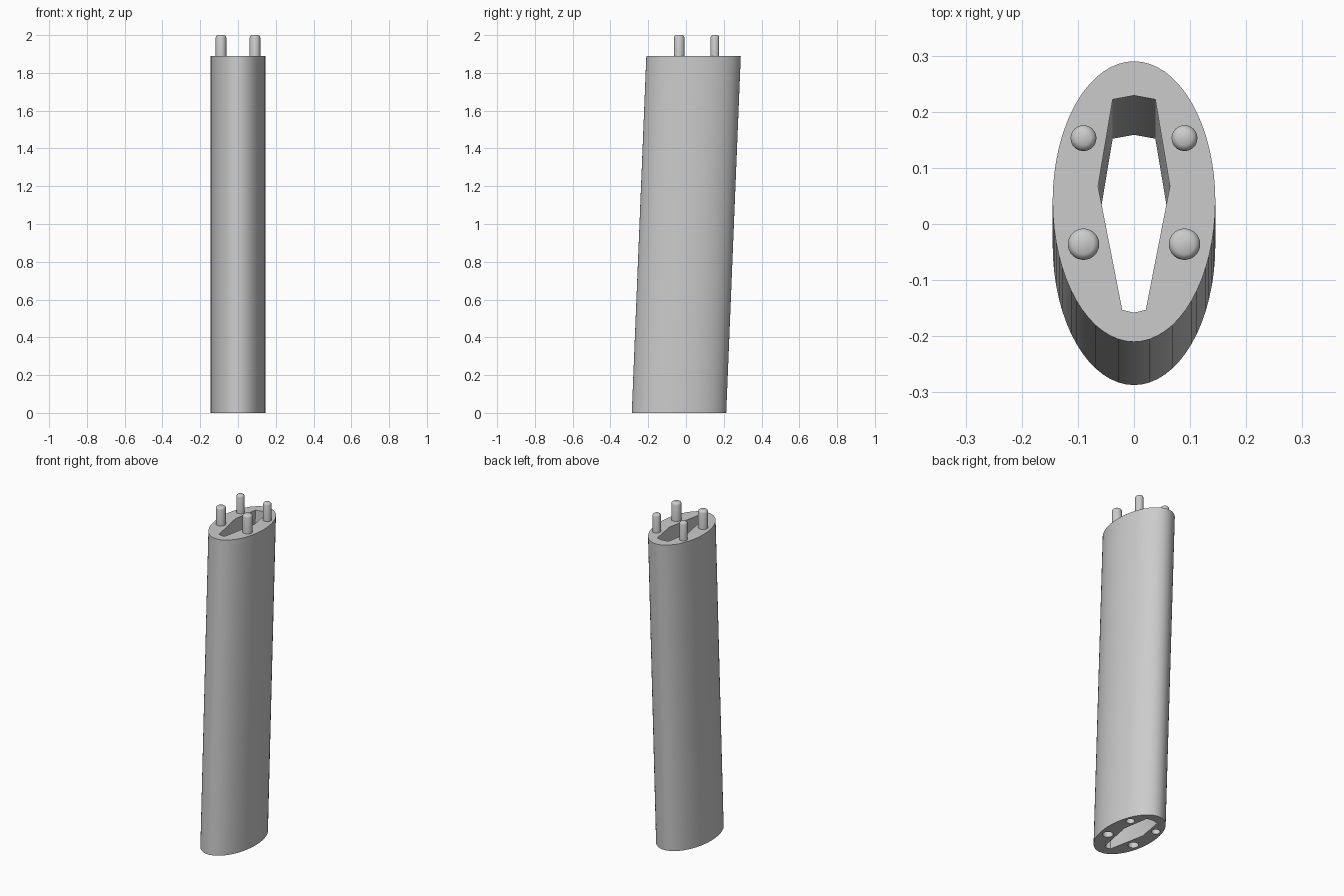
import bpy, bmesh, math

cube = bpy.data.objects.get("Cube")
if cube:
    bpy.data.objects.remove(cube, do_unlink=True)

HEIGHT = 1.89      # column without its pegs
LEAN = 0.077       # backward drift from bottom to top

grey = bpy.data.materials.new("light grey")
grey.use_nodes = True
colour = (0.6, 0.6, 0.6, 1)
grey.diffuse_color = colour
grey.node_tree.nodes["Principled BSDF"].inputs["Base Color"].default_value = colour


def ellipse(rx, ry, x=0, y=0, n=64):
    return [(x + rx * math.cos(2 * math.pi * i / n),
             y + ry * math.sin(2 * math.pi * i / n)) for i in range(n)]


def loft(name, sections):
    """Closed solid through (outline, z) sections, bottom to top."""
    bm = bmesh.new()
    rings = [[bm.verts.new((x, y, z)) for x, y in pts] for pts, z in sections]
    for low, high in zip(rings, rings[1:]):
        n = len(low)
        for i in range(n):
            j = (i + 1) % n
            bm.faces.new((low[i], low[j], high[j], high[i]))
    bm.faces.new(rings[0][::-1])
    bm.faces.new(rings[-1])
    bmesh.ops.recalc_face_normals(bm, faces=bm.faces)
    mesh = bpy.data.meshes.new(name)
    bm.to_mesh(mesh)
    bm.free()
    obj = bpy.data.objects.new(name, mesh)
    bpy.context.collection.objects.link(obj)
    mesh.materials.append(grey)
    return obj


def activate(obj):
    bpy.ops.object.select_all(action='DESELECT')
    obj.select_set(True)
    bpy.context.view_layer.objects.active = obj


def cut(target, cutter):
    mod = target.modifiers.new("cut", 'BOOLEAN')
    mod.operation = 'DIFFERENCE'
    mod.solver = 'EXACT'
    mod.object = cutter
    activate(target)
    bpy.ops.object.modifier_apply(modifier=mod.name)
    bpy.data.objects.remove(cutter, do_unlink=True)


def smooth(obj, degrees):
    activate(obj)
    bpy.ops.object.shade_smooth_by_angle(angle=math.radians(degrees))


# Leaning elliptical column
column = loft("column", [(ellipse(0.145, 0.25, y=-0.037), 0),
                         (ellipse(0.145, 0.25, y=LEAN - 0.037), HEIGHT)])

# Tapered channel running through the whole length
right = [(0.021, -0.153), (0.064, 0.067), (0.038, 0.222)]
channel = [(0, -0.158)] + right + [(0, 0.229)] + [(-x, y) for x, y in right[::-1]]


def channel_at(z):
    shift = 0.07 * (z / HEIGHT - 1)
    return [(x, y + shift) for x, y in channel], z


cut(column, loft("channel_cutter", [channel_at(-0.1), channel_at(HEIGHT + 0.1)]))

# Pegs on top and matching sockets underneath
for place, y, r in (("front", -0.036, 0.028), ("back", 0.153, 0.023)):
    for side, x in (("left", 0.09), ("right", -0.09)):
        rings = [(r, HEIGHT - 0.02), (r, 1.988), (r - 0.003, 1.995), (r - 0.01, 2.0)]
        peg = loft(f"{place}_{side}_peg",
                   [(ellipse(q, q, x, y, 32), z) for q, z in rings])
        smooth(peg, 40)
        hole = ellipse(r + 0.001, r + 0.001, x, y - LEAN, 32)
        cut(column, loft("socket_cutter", [(hole, -0.05), (hole, 0.12)]))

smooth(column, 25)
